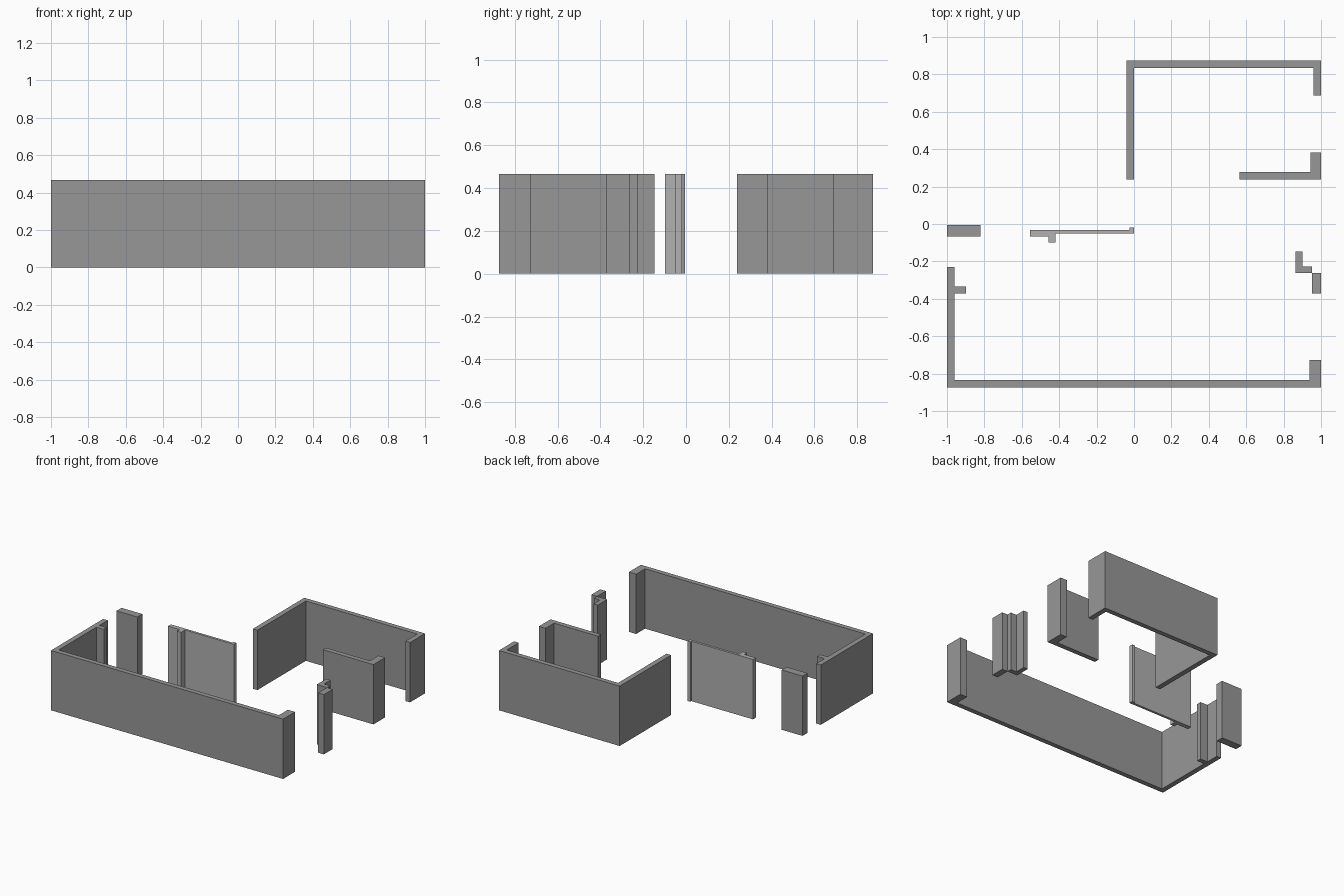
import bpy, bmesh

if "Cube" in bpy.data.objects:
    bpy.data.objects.remove(bpy.data.objects["Cube"])

HEIGHT = 0.466


def grey(name, value):
    mat = bpy.data.materials.new(name)
    mat.diffuse_color = (value, value, value, 1)
    mat.use_nodes = True
    mat.node_tree.nodes["Principled BSDF"].inputs["Base Color"].default_value = mat.diffuse_color
    return mat


def extrude_plan(name, plan, mat):
    """Extrude a closed floor-plan outline up to the wall height."""
    bm = bmesh.new()
    base = bm.faces.new([bm.verts.new((x, y, 0)) for x, y in plan])
    top = bmesh.ops.extrude_face_region(bm, geom=[base])["geom"]
    bmesh.ops.translate(bm, vec=(0, 0, HEIGHT),
                        verts=[g for g in top if isinstance(g, bmesh.types.BMVert)])
    bmesh.ops.recalc_face_normals(bm, faces=bm.faces)
    mesh = bpy.data.meshes.new(name)
    bm.to_mesh(mesh)
    bm.free()
    mesh.materials.append(mat)
    obj = bpy.data.objects.new(name, mesh)
    bpy.context.collection.objects.link(obj)
    return obj


def rect(x0, y0, x1, y1):
    return [(x0, y0), (x1, y0), (x1, y1), (x0, y1)]


dark = grey("outer_wall_grey", 0.31)
light = grey("partition_grey", 0.44)

# Back room: left side, back and short right return
extrude_plan("back_wall", [
    (-0.04, 0.239), (0, 0.239), (0, 0.835), (0.96, 0.835),
    (0.96, 0.688), (1, 0.688), (1, 0.873), (-0.04, 0.873)], dark)

# Right side wall with a stub behind
extrude_plan("right_wall", [
    (0.563, 0.239), (1, 0.239), (1, 0.382), (0.943, 0.382),
    (0.943, 0.277), (0.563, 0.277)], dark)

# Stepped piers at the right entrance
extrude_plan("entrance_pier", [
    (0.863, -0.263), (0.951, -0.263), (0.951, -0.226), (0.9, -0.226),
    (0.9, -0.146), (0.863, -0.146)], dark)
extrude_plan("corner_pier", rect(0.951, -0.372, 1, -0.263), dark)

# Front room: left side with nib, front and right return
extrude_plan("front_wall", [
    (-1, -0.873), (1, -0.873), (1, -0.726), (0.938, -0.726),
    (0.938, -0.835), (-0.96, -0.835), (-0.96, -0.371), (-0.897, -0.371),
    (-0.897, -0.334), (-0.96, -0.334), (-0.96, -0.231), (-1, -0.231)], dark)

# Freestanding pier on the left
extrude_plan("left_pier", rect(-1, -0.066, -0.821, -0.005), dark)

# Thin interior partition with nibs at both ends
extrude_plan("partition", [
    (-0.556, -0.066), (-0.456, -0.066), (-0.456, -0.099), (-0.421, -0.099),
    (-0.421, -0.05), (0, -0.05), (0, -0.018), (-0.025, -0.018),
    (-0.025, -0.031), (-0.556, -0.031)], light)
